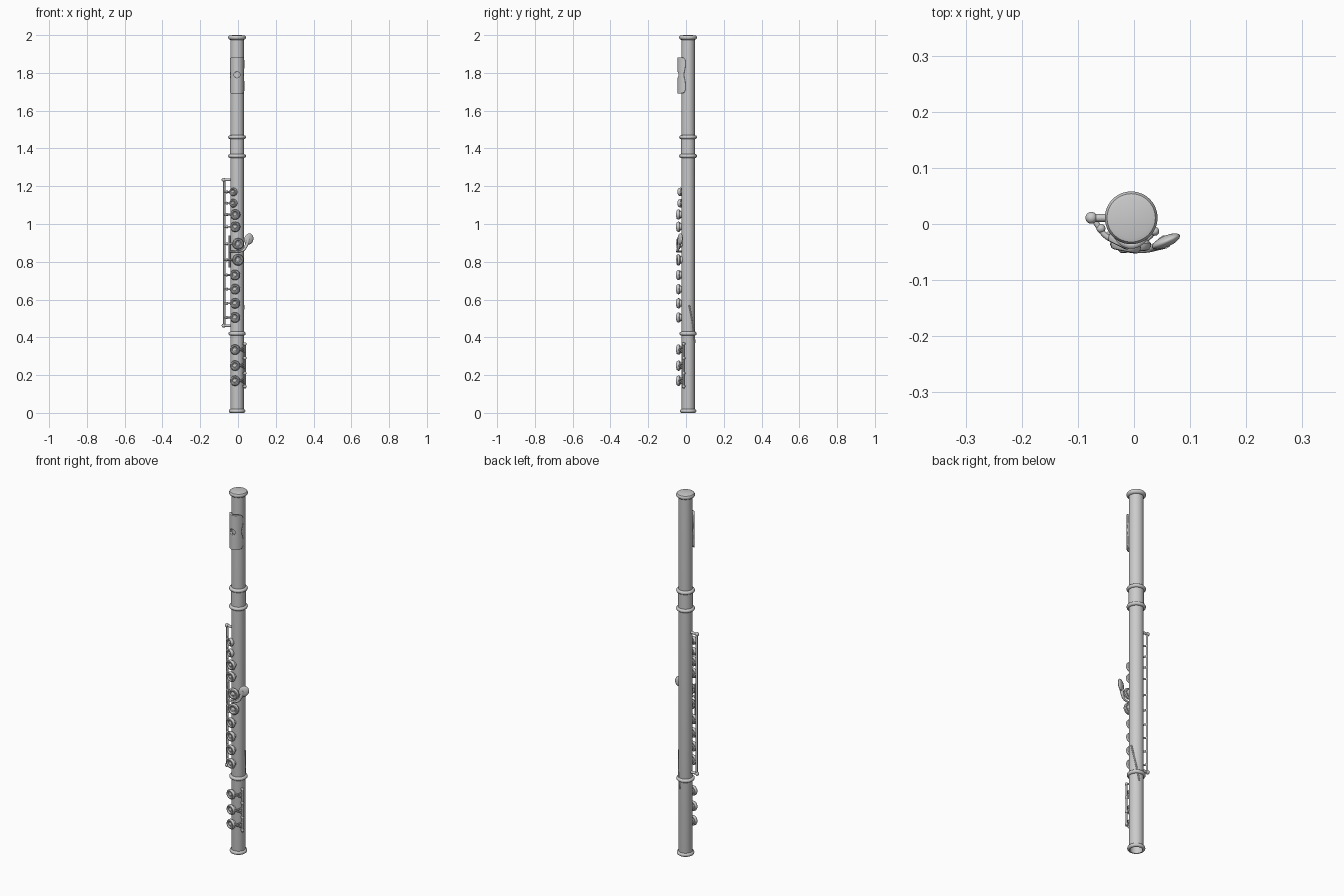
import bpy, bmesh, math
from mathutils import Vector, Matrix

if "Cube" in bpy.data.objects:
    bpy.data.objects.remove(bpy.data.objects["Cube"])

CX, CY, R = -0.005, 0.011, 0.036   # tube axis and radius


def finish(name, bm, angle=40):
    bmesh.ops.recalc_face_normals(bm, faces=bm.faces)
    me = bpy.data.meshes.new(name)
    bm.to_mesh(me)
    bm.free()
    ob = bpy.data.objects.new(name, me)
    bpy.context.collection.objects.link(ob)
    bpy.ops.object.select_all(action='DESELECT')
    ob.select_set(True)
    bpy.context.view_layer.objects.active = ob
    bpy.ops.object.shade_smooth_by_angle(angle=math.radians(angle))
    return ob


def lathe(name, profile, matrix, steps=48):
    """Spin (radius, height) points round local z."""
    bm = bmesh.new()
    vs = [bm.verts.new((r, 0, z)) for r, z in profile]
    es = [bm.edges.new(p) for p in zip(vs, vs[1:])]
    bmesh.ops.spin(bm, geom=vs + es, cent=(0, 0, 0), axis=(0, 0, 1),
                   angle=2 * math.pi, steps=steps)
    bmesh.ops.remove_doubles(bm, verts=bm.verts, dist=1e-5)
    bmesh.ops.transform(bm, matrix=matrix, verts=bm.verts)
    return finish(name, bm)


def ball(name, pos, size, rot=Matrix()):
    bm = bmesh.new()
    m = Matrix.Translation(pos) @ rot @ Matrix.Diagonal((*size, 1))
    bmesh.ops.create_uvsphere(bm, u_segments=24, v_segments=14, radius=1, matrix=m)
    return finish(name, bm, 80)


def rod(name, pts, radius, radii=None):
    cu = bpy.data.curves.new(name, 'CURVE')
    cu.dimensions = '3D'
    cu.bevel_depth = radius
    cu.bevel_resolution = 3
    cu.use_fill_caps = True
    sp = cu.splines.new('POLY' if len(pts) == 2 else 'NURBS')
    sp.points.add(len(pts) - 1)
    for i, p in enumerate(pts):
        sp.points[i].co = (*p, 1)
        sp.points[i].radius = radii[i] if radii else 1
    if len(pts) > 2:
        sp.use_endpoint_u = True
        sp.order_u = 3
    ob = bpy.data.objects.new(name, cu)
    bpy.context.collection.objects.link(ob)


def polar(deg, dist, z):
    """Point round the tube; 0 degrees faces the front, positive to +x."""
    a = math.radians(deg)
    return Vector((CX + dist * math.sin(a), CY - dist * math.cos(a), z))


axis = Matrix.Translation((CX, CY, 0))

# Hollow tube, open at the foot
lathe("tube", [(0.031, 1.9), (0.031, 0.004), (0.035, 0.004), (R, 0.01), (R, 1.985), (0.031, 1.985)], axis)

# Sleeve between head and body
lathe("barrel", [(R, 1.36), (0.0375, 1.36), (0.0375, 1.46), (R, 1.46)], axis)


# Rounded rings at the joints and the foot end
def ring(name, z, h, r):
    pts = [(0.031, z - h)]
    for i in range(9):
        t = math.pi * (i / 8 - 0.5)
        pts.append((r - h + h * math.cos(t), z + h * math.sin(t)))
    lathe(name, pts + [(0.031, z + h), (0.031, z - h)], axis)


for nm, z, r in [("foot_end_ring", 0.01, 0.044), ("foot_joint_ring", 0.42, 0.046),
                 ("barrel_lower_ring", 1.36, 0.047), ("barrel_upper_ring", 1.46, 0.047)]:
    ring(nm, z, 0.01, r)

# Crown cap
lathe("crown", [(0, 1.975), (R, 1.975), (0.043, 1.978), (0.047, 1.984), (0.047, 1.991),
                (0.043, 1.997), (0.036, 1.999), (0, 2.0)], axis)

# Curved lip plate with rounded corners
bm = bmesh.new()
NZ, NT, Z0, Z1 = 28, 24, 1.692, 1.882
rows = []
for i in range(NZ + 1):
    v = -math.cos(math.pi * i / NZ)
    z = (Z0 + Z1) / 2 + v * (Z1 - Z0) / 2
    d = min(z - Z0, Z1 - z)
    c = min(d / 0.02, 1)
    tmax = math.radians(50 + 24 * math.sqrt(max(0, 1 - (1 - c) ** 2)))
    tmax -= math.radians(10) * math.exp(-((z - 1.79) / 0.025) ** 2)
    rows.append([bm.verts.new((CX + 0.040 * math.sin(t), CY - 0.055 * math.cos(t), z))
                 for t in [tmax * (2 * j / NT - 1) for j in range(NT + 1)]])
for a, b in zip(rows, rows[1:]):
    for j in range(NT):
        bm.faces.new((a[j], a[j + 1], b[j + 1], b[j]))
plate = finish("lip_plate", bm, 50)
mod = plate.modifiers.new("thickness", 'SOLIDIFY')
mod.thickness = 0.012
if plate.data.polygons[NT * NZ // 2].normal.y > 0:
    mod.offset = 1

# Blow hole
bm = bmesh.new()
bmesh.ops.create_cone(bm, cap_ends=True, segments=32, radius1=0.016, radius2=0.016, depth=0.05,
                      matrix=Matrix.Translation((CX, -0.045, 1.79)) @ Matrix.Rotation(math.pi / 2, 4, 'X'))
cutter = finish("hole_cutter", bm)
cutter.hide_render = True
cutter.hide_viewport = False
cutter.display_type = 'WIRE'
mod = plate.modifiers.new("blow_hole", 'BOOLEAN')
mod.operation = 'DIFFERENCE'
mod.object = cutter
bpy.context.view_layer.objects.active = plate
for m in list(plate.modifiers):
    bpy.ops.object.modifier_apply(modifier=m.name)
bpy.data.objects.remove(cutter)


# Round key cups on short chimneys
def key(name, z, r, deg, top=0.061):
    k = r / 0.028
    prof = [(0, 0.030), (0.018, 0.030), (0.018, top - 0.018), (0.024, top - 0.018), (0.028, top - 0.013),
            (0.028, top - 0.007), (0.024, top - 0.001), (0.019, top), (0.015, top - 0.003),
            (0.014, top - 0.006), (0.009, top - 0.006), (0.006, top - 0.003), (0, top - 0.002)]
    n = polar(deg, 1, 0) - polar(deg, 0, 0)
    m = Matrix.Translation((CX, CY, z)) @ n.to_track_quat('Z', 'Y').to_matrix().to_4x4()
    lathe(name, [(a * k, h) for a, h in prof], m, 28)


body_keys = [(1.17, 0.022, -26), (1.11, 0.022, -26), (1.05, 0.027, -11), (0.985, 0.027, -11),
             (0.895, 0.03, 6), (0.81, 0.03, 6), (0.73, 0.027, -12), (0.655, 0.027, -12),
             (0.58, 0.027, -12), (0.505, 0.027, -12)]
ROD_X = -0.073
for i, (z, r, deg) in enumerate(body_keys):
    key(f"body_key_{i + 1}", z, r, deg, 0.055 if r < 0.025 else 0.061)
    ball(f"key_hinge_{i + 1}", (-0.059, -0.008, z), (0.008,) * 3)
    rod(f"key_arm_{i + 1}", [(ROD_X, CY, z), (-0.062, -0.008, z), polar(-50, 0.056, z),
                             polar(deg - 15, 0.05, z)], 0.005)

# Long side rod with ball ended posts
rod("side_rod", [(ROD_X, CY, 0.46), (ROD_X, CY, 1.235)], 0.006)
for i, z in enumerate((0.462, 1.234)):
    ball(f"rod_post_ball_{i + 1}", (-0.076, CY, z), (0.0105,) * 3)
    rod(f"rod_post_{i + 1}", [(-0.076, CY, z), (-0.036, CY, z)], 0.007)

# Short inner rod beside the middle keys
rod("inner_rod", [polar(-54, 0.05, 0.77), polar(-54, 0.05, 0.94)], 0.005)

# Foot keys, rod and forked arms
FX, FY = 0.037, -0.013
rod("foot_rod", [(FX, FY, 0.13), (FX, FY, 0.37)], 0.005)
for i, z in enumerate((0.335, 0.25, 0.17)):
    key(f"foot_key_{i + 1}", z, 0.027, -12)
    for s in (-1, 1):
        rod(f"foot_arm_{i + 1}_{s}", [(FX, FY, z + 0.016 * s), polar(40, 0.05, z + 0.006 * s),
                                      polar(15, 0.05, z)], 0.004)
for i, z in enumerate((0.14, 0.21, 0.29, 0.365)):
    ball(f"foot_post_{i + 1}", (FX, FY, z), (0.008, 0.008, 0.009))
    rod(f"foot_post_stem_{i + 1}", [(FX, FY, z), polar(62, 0.03, z)], 0.005)

# Lever with a paddle on the right
rod("lever_arm", [polar(-50, 0.052, 0.855), polar(-15, 0.06, 0.853), (0.02, -0.047, 0.855),
                  (0.043, -0.039, 0.875), (0.055, -0.032, 0.925)], 0.006, [0.8, 0.8, 0.9, 1.3, 2.0])
ball("lever_paddle", (0.057, -0.031, 0.92), (0.026, 0.010, 0.031), Matrix.Rotation(math.radians(24), 4, 'Z')
     @ Matrix.Rotation(math.radians(25), 4, 'Y'))

# Slim strip across the back of the foot joint
rod("back_strip", [polar(100, 0.037, 0.57), polar(135, 0.038, 0.47), polar(165, 0.037, 0.37)], 0.004)
